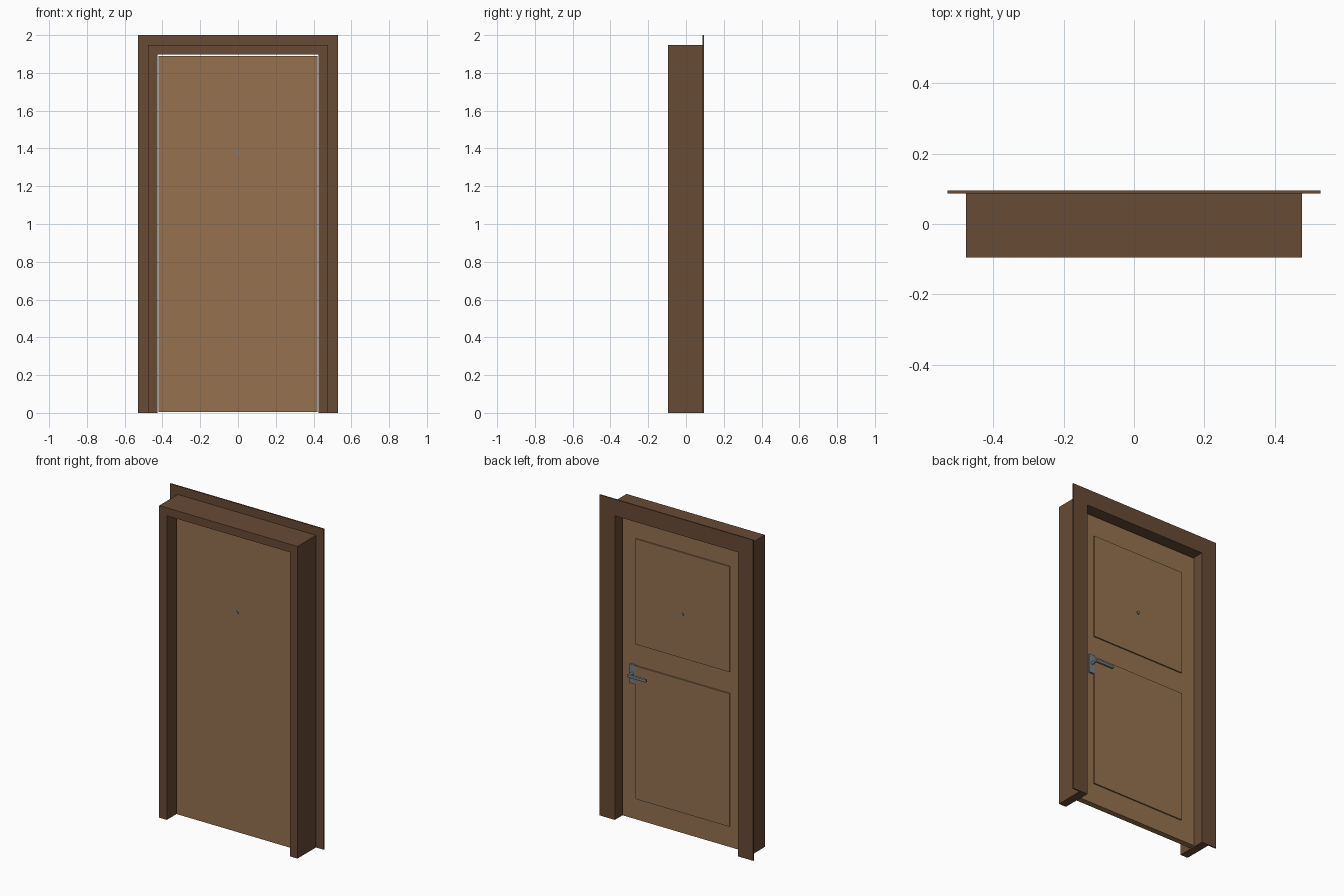
import bpy, bmesh, math
from mathutils import Matrix, Vector

cube = bpy.data.objects.get("Cube")
if cube:
    bpy.data.objects.remove(cube, do_unlink=True)


def material(name, rgb):
    m = bpy.data.materials.new(name)
    m.use_nodes = True
    m.diffuse_color = (*rgb, 1)
    m.node_tree.nodes["Principled BSDF"].inputs["Base Color"].default_value = (*rgb, 1)
    return m


dark_wood = material("dark wood", (0.138, 0.069, 0.036))
light_wood = material("light wood", (0.305, 0.168, 0.079))
metal = material("grey metal", (0.17, 0.21, 0.24))


def finish(name, bm, mat):
    bmesh.ops.recalc_face_normals(bm, faces=bm.faces)
    mesh = bpy.data.meshes.new(name)
    bm.to_mesh(mesh)
    bm.free()
    mesh.materials.append(mat)
    obj = bpy.data.objects.new(name, mesh)
    bpy.context.collection.objects.link(obj)
    return obj


def box(name, x, y, z, mat, bevel=0):
    """Box from (min, max) ranges on each axis."""
    bm = bmesh.new()
    bmesh.ops.create_cube(bm, size=1)
    for v in bm.verts:
        v.co = Vector([r[0] + (c + 0.5) * (r[1] - r[0]) for c, r in zip(v.co, (x, y, z))])
    obj = finish(name, bm, mat)
    if bevel:
        mod = obj.modifiers.new("soft edges", "BEVEL")
        mod.width, mod.segments = bevel, 2
    return obj


def arch(name, half_in, top_in, half_out, top_out, y0, y1, mat):
    """Door surround: an upside-down U profile extruded along y."""
    outline = [(half_out, 0), (half_out, top_out), (-half_out, top_out), (-half_out, 0),
               (-half_in, 0), (-half_in, top_in), (half_in, top_in), (half_in, 0)]
    bm = bmesh.new()
    face = bm.faces.new([bm.verts.new((x, y0, z)) for x, z in outline])
    ext = bmesh.ops.extrude_face_region(bm, geom=[face], use_keep_orig=True)
    moved = [g for g in ext["geom"] if isinstance(g, bmesh.types.BMVert)]
    bmesh.ops.translate(bm, verts=moved, vec=(0, y1 - y0, 0))
    return finish(name, bm, mat)


def rod(name, start, end, radius, mat, sides=20):
    """Cylinder between two points."""
    a, b = Vector(start), Vector(end)
    bm = bmesh.new()
    turn = (b - a).to_track_quat("Z", "Y").to_matrix().to_4x4()
    bmesh.ops.create_cone(bm, cap_ends=True, segments=sides, radius1=radius, radius2=radius,
                          depth=(b - a).length, matrix=Matrix.Translation((a + b) / 2) @ turn)
    obj = finish(name, bm, mat)
    bpy.ops.object.select_all(action="DESELECT")
    bpy.context.view_layer.objects.active = obj
    obj.select_set(True)
    bpy.ops.object.shade_smooth_by_angle(angle=math.radians(40))
    return obj


# Surround
arch("door_frame", 0.425, 1.897, 0.477, 1.947, -0.095, 0.087, dark_wood)
arch("back_trim", 0.425, 1.897, 0.53, 2.0, 0.087, 0.095, dark_wood)

# Door leaf with two raised panels on the back
front, back = -0.008, 0.028
box("door_leaf", (-0.42, 0.42), (front, back), (0.005, 1.89), light_wood)
for name, z in (("upper_panel", (1.1, 1.758)), ("lower_panel", (0.135, 0.965))):
    box(name, (-0.324, 0.324), (back - 0.005, back + 0.008), z, light_wood)

# Peephole, seen on both sides
rod("peephole", (0, front - 0.006, 1.373), (0, back + 0.014, 1.373), 0.01, metal)

# Lever handle on the back
box("handle_plate", (0.322, 0.362), (back, back + 0.012), (0.85, 0.97), metal, 0.002)
rod("handle_spindle", (0.342, back, 0.914), (0.342, 0.08, 0.914), 0.009, metal)
box("handle_lever", (0.218, 0.352), (0.068, 0.084), (0.905, 0.923), metal, 0.004)
